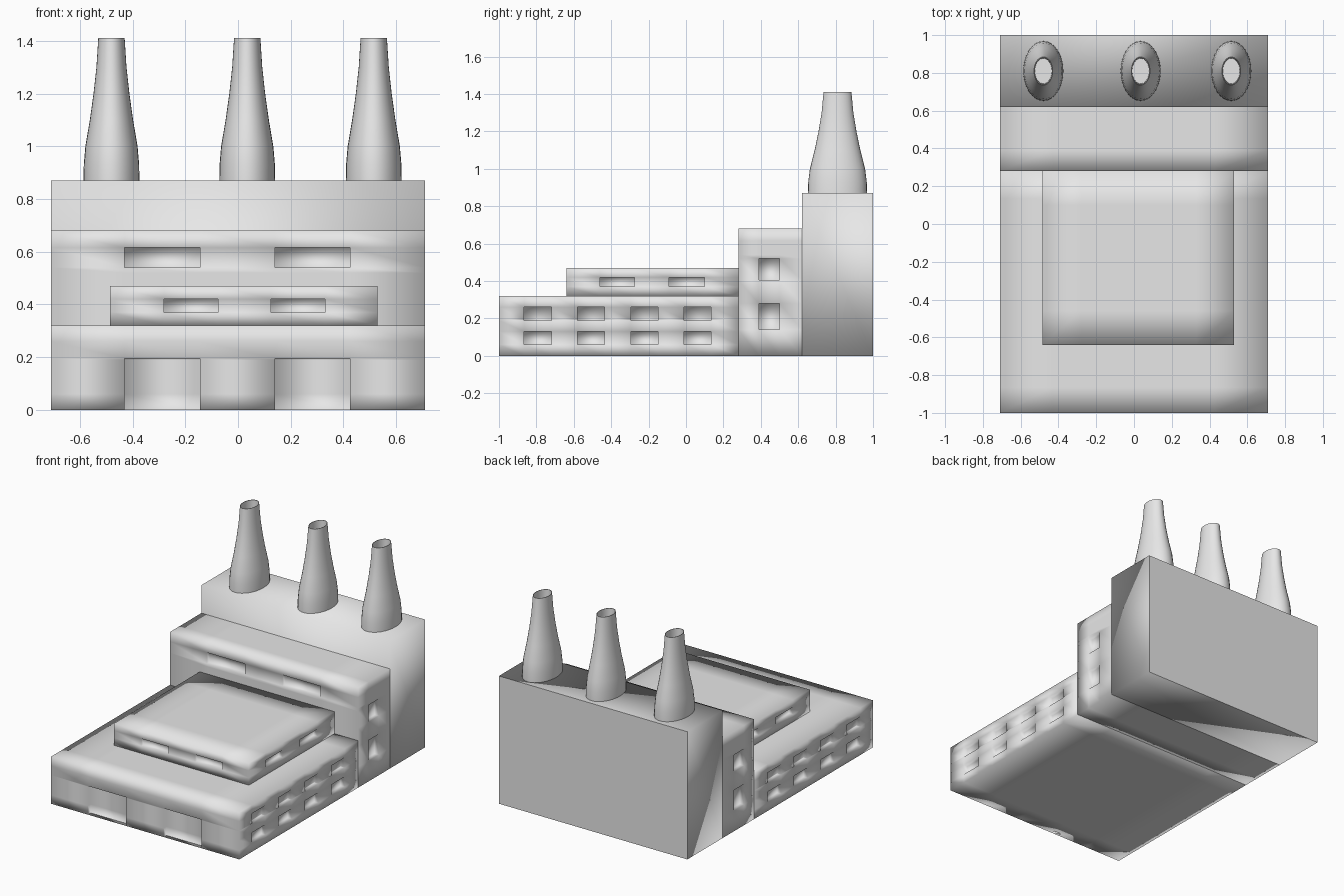
import bpy, bmesh, math
from mathutils import Vector

cube = bpy.data.objects.get("Cube")
if cube:
    bpy.data.objects.remove(cube, do_unlink=True)

grey = bpy.data.materials.new("concrete grey")
grey.use_nodes = True
COLOUR = (0.8, 0.8, 0.8, 1)
grey.diffuse_color = COLOUR
grey.node_tree.nodes["Principled BSDF"].inputs["Base Color"].default_value = COLOUR


def finish(name, bm, flat_back=False):
    bm.normal_update()
    for f in bm.faces:
        f.smooth = not (flat_back and f.normal.y > 0.9)
    mesh = bpy.data.meshes.new(name)
    bm.to_mesh(mesh)
    bm.free()
    mesh.materials.append(grey)
    obj = bpy.data.objects.new(name, mesh)
    bpy.context.collection.objects.link(obj)
    return obj


def within(value, spans):
    return any(a < value < b for a, b in spans)


def block(name, lo, hi, front=((), ()), side=((), ()), depth=0.03,
          flat_back=False, open_back=False):
    """Box with recessed openings; front = (x spans, z spans), side = (y spans, z spans)."""
    lo, hi = Vector(lo), Vector(hi)
    bm = bmesh.new()
    bmesh.ops.create_cube(bm, size=1)
    for v in bm.verts:
        v.co = Vector([(lo[i] + hi[i]) / 2 + v.co[i] * (hi[i] - lo[i]) for i in range(3)])
    # loop cuts along every opening edge
    for axis, spans in ((0, front[0]), (1, side[0]), (2, list(front[1]) + list(side[1]))):
        for pos in {p for s in spans for p in s}:
            if lo[axis] < pos < hi[axis]:
                co, no = Vector(), Vector()
                co[axis], no[axis] = pos, 1
                bmesh.ops.bisect_plane(bm, geom=bm.verts[:] + bm.edges[:] + bm.faces[:],
                                       plane_co=co, plane_no=no)
    bm.normal_update()
    # push the openings inwards
    groups = {}
    for f in bm.faces:
        c, n = f.calc_center_median(), f.normal
        if n.y < -0.9 and within(c.x, front[0]) and within(c.z, front[1]):
            key = ("f", [a < c.x < b for a, b in front[0]].index(True))
        elif abs(n.x) > 0.9 and within(c.y, side[0]) and within(c.z, side[1]):
            key = (n.x > 0, [a < c.y < b for a, b in side[0]].index(True),
                   [a < c.z < b for a, b in side[1]].index(True))
        else:
            continue
        groups.setdefault(key, []).append(f)
    for faces in groups.values():
        shift = -faces[0].normal * depth
        res = bmesh.ops.extrude_face_region(bm, geom=faces)
        bmesh.ops.delete(bm, geom=[f for f in faces if f.is_valid], context='FACES')
        bmesh.ops.translate(bm, vec=shift,
                            verts=[g for g in res["geom"] if isinstance(g, bmesh.types.BMVert)])
    if open_back:
        bm.normal_update()
        back = [f for f in bm.faces if f.normal.y > 0.9 and f.calc_center_median().y > hi.y - 0.001]
        bmesh.ops.delete(bm, geom=back, context='FACES_ONLY')
    return finish(name, bm, flat_back)


def chimney(name, x, y):
    # lathe profile: outer wall, rim and shallow mouth
    profile = [(0.106, 0.87), (0.105, 0.93), (0.099, 1.0), (0.082, 1.1), (0.068, 1.2),
               (0.057, 1.3), (0.05, 1.41), (0.047, 1.41), (0.045, 1.34)]
    sides = 32
    bm = bmesh.new()
    rings = [[bm.verts.new((x + r * math.cos(math.tau * i / sides),
                            y + 1.49 * r * math.sin(math.tau * i / sides), z))
              for i in range(sides)] for r, z in profile]
    for a, b in zip(rings, rings[1:]):
        for i in range(sides):
            j = (i + 1) % sides
            bm.faces.new((a[i], a[j], b[j], b[i]))
    bm.faces.new(rings[-1])
    obj = finish(name, bm)
    bpy.ops.object.select_all(action='DESELECT')
    obj.select_set(True)
    bpy.context.view_layer.objects.active = obj
    bpy.ops.object.shade_smooth_by_angle(angle=math.radians(40))


W = 0.71
doors = ((-0.43, -0.145), (0.14, 0.425))

# low front hall with two doors and rows of side windows
block("front_hall", (-W, -1, 0), (W, 0.28, 0.32),
      front=(doors, ((0, 0.195),)),
      side=([(-0.865 + 0.285 * i, -0.72 + 0.285 * i) for i in range(4)],
            ((0.06, 0.13), (0.19, 0.26))))

# raised roof storey
block("roof_storey", (-0.485, -0.64, 0.32), (0.53, 0.28, 0.47),
      front=(((-0.28, -0.075), (0.125, 0.33)), ((0.37, 0.42),)),
      side=(((-0.46, -0.275), (-0.09, 0.1)), ((0.37, 0.42),)))

# taller middle block
block("middle_block", (-W, 0.28, 0), (W, 0.62, 0.68),
      front=(doors, ((0.54, 0.615),)),
      side=(((0.39, 0.5),), ((0.14, 0.28), (0.405, 0.52))), open_back=True)

# plain rear block carrying the chimneys
block("rear_block", (-W, 0.62, 0), (W, 1, 0.87), flat_back=True)

for label, cx in (("right", -0.48), ("middle", 0.035), ("left", 0.515)):
    chimney(label + "_chimney", cx, 0.81)
